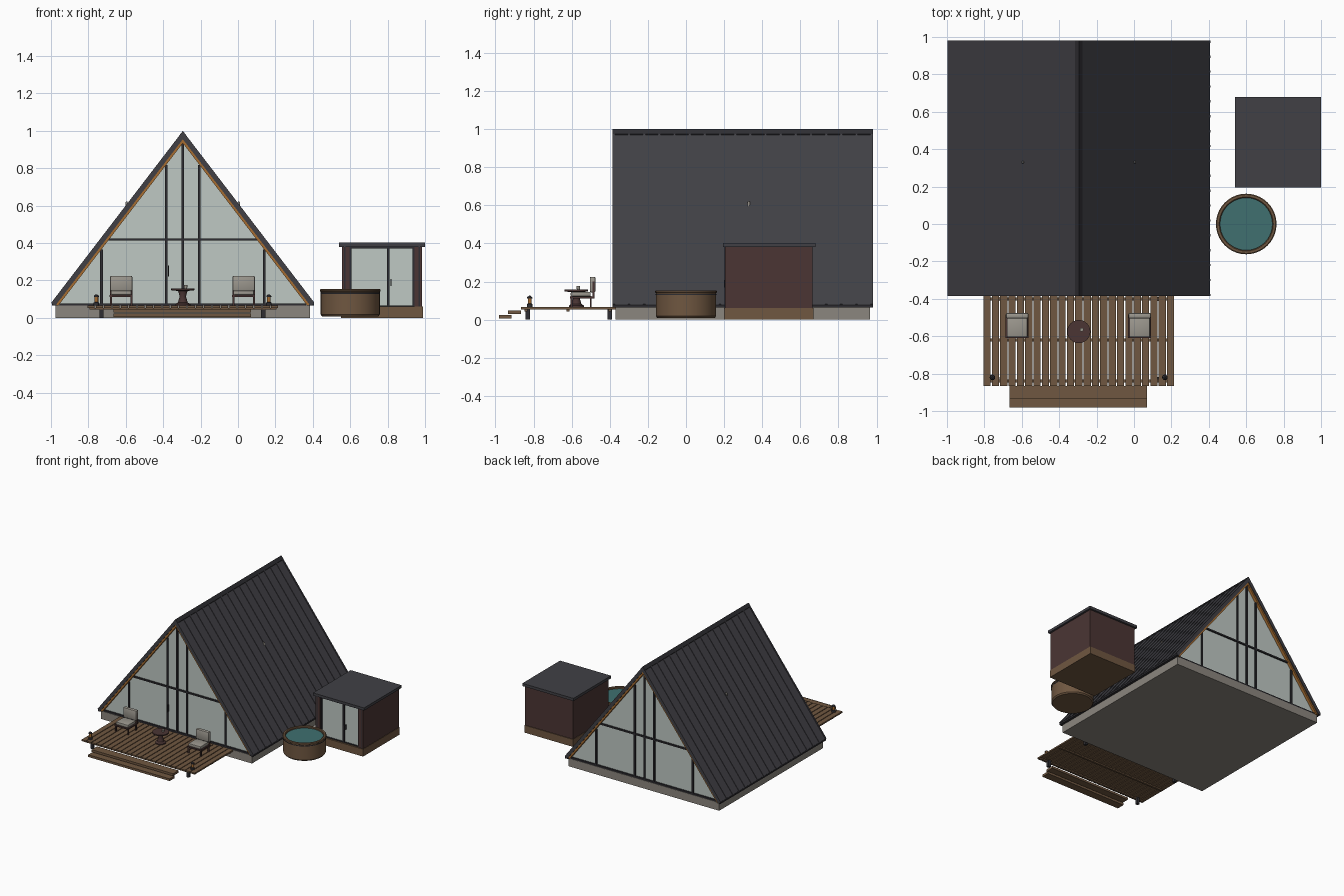
import bpy, bmesh, math

cube = bpy.data.objects.get("Cube")
if cube:
    bpy.data.objects.remove(cube)


def material(name, r, g, b):
    m = bpy.data.materials.new(name)
    m.use_nodes = True
    m.diffuse_color = (r, g, b, 1)
    m.node_tree.nodes["Principled BSDF"].inputs["Base Color"].default_value = (r, g, b, 1)
    return m


ROOF = material("charcoal roof", .052, .051, .06)
FRAME = material("dark metal", .028, .027, .032)
GLASS = material("pale glass", .52, .58, .55)
WOOD = material("brown timber", .16, .095, .052)
TRIM = material("orange timber", .38, .15, .03)
STONE = material("concrete", .26, .24, .21)
CLAD = material("maroon cladding", .07, .036, .034)
WATER = material("teal water", .05, .16, .16)
CUSHION = material("grey cushion", .33, .31, .27)


def finish(name, bm, mat, smooth=False):
    bmesh.ops.recalc_face_normals(bm, faces=bm.faces)
    me = bpy.data.meshes.new(name)
    bm.to_mesh(me)
    bm.free()
    me.materials.append(mat)
    ob = bpy.data.objects.new(name, me)
    bpy.context.collection.objects.link(ob)
    if smooth:
        bpy.ops.object.select_all(action='DESELECT')
        ob.select_set(True)
        bpy.context.view_layer.objects.active = ob
        bpy.ops.object.shade_smooth_by_angle(angle=math.radians(35))
    return ob


def boxes(name, mat, *items, bevel=0):
    """Each item is x0, x1, y0, y1, z0, z1."""
    bm = bmesh.new()
    for x0, x1, y0, y1, z0, z1 in items:
        vs = bmesh.ops.create_cube(bm, size=1)["verts"]
        for v in vs:
            v.co = (x1 if v.co.x > 0 else x0, y1 if v.co.y > 0 else y0, z1 if v.co.z > 0 else z0)
    if bevel:
        bmesh.ops.bevel(bm, geom=bm.edges[:], offset=bevel, segments=2, affect='EDGES', profile=.5)
    return finish(name, bm, mat, bevel > 0)


def prisms(name, mat, profile, spans):
    """Extrude an x-z outline along y, once for each span."""
    bm = bmesh.new()
    for y0, y1 in spans:
        a = [bm.verts.new((x, y0, z)) for x, z in profile]
        b = [bm.verts.new((x, y1, z)) for x, z in profile]
        bm.faces.new(a)
        bm.faces.new(b)
        for i in range(len(a)):
            j = (i + 1) % len(a)
            bm.faces.new((a[i], a[j], b[j], b[i]))
    return finish(name, bm, mat)


def lathe(name, mat, cx, cy, profile, n=24):
    """Turn an r-z outline about a vertical axis, with closed ends."""
    bm = bmesh.new()
    rings = []
    for r, z in profile:
        rings.append([bm.verts.new((cx + r * math.cos(k * math.tau / n),
                                    cy + r * math.sin(k * math.tau / n), z)) for k in range(n)])
    for a, b in zip(rings, rings[1:]):
        for k in range(n):
            bm.faces.new((a[k], a[(k + 1) % n], b[(k + 1) % n], b[k]))
    bm.faces.new(rings[0])
    bm.faces.new(rings[-1])
    return finish(name, bm, mat, True)


# House dimensions
CX, APEX, SLOPE = -.295, .993, 1.305
Y0, Y1 = -.385, .98
SILL = .065


def chevron(top, bottom, base_top, base_bottom):
    """Upside-down V outline between two parallel roof lines."""
    xo, xi = (top - base_top) / SLOPE, (bottom - base_bottom) / SLOPE
    return [(CX - xo, base_top), (CX, top), (CX + xo, base_top),
            (CX + xi, base_bottom), (CX, bottom), (CX - xi, base_bottom)]


# Foundation and roof
boxes("foundation", STONE, (CX - .68, CX + .68, -.37, .965, 0, SILL))
prisms("roof", ROOF, chevron(APEX, APEX - .038, .078, SILL), [(Y0, Y1)])
pitch = (Y1 - Y0 - .012) / 17
prisms("roof_seams", ROOF, chevron(APEX + .006, APEX - .004, .082, .078),
       [(Y0 + i * pitch, Y0 + i * pitch + .012) for i in range(18)])
prisms("ridge_cap", FRAME, chevron(APEX + .007, APEX - .01, APEX - .018, APEX - .03), [(Y0, Y1)])
for side, s in (("left", 1), ("right", -1)):
    edge = CX + s * .7
    boxes(side + "_eave_strip", FRAME, (min(edge, edge - s * .025), max(edge, edge - s * .025), Y0, Y1, SILL, .08))
    lathe(side + "_roof_vent", STONE, CX + s * .3, .33, [(.007, .58), (.007, .616), (.003, .622)], 10)
prisms("gable_trim", TRIM, chevron(APEX - .037, APEX - .059, SILL, SILL),
       [(Y0 + .006, -.34), (.935, Y1 - .006)])

# Glazed gables with mullions, front and back
inner = APEX - .055
half = (inner - SILL) / SLOPE
prisms("gable_glass", GLASS, [(CX - half, SILL), (CX, inner), (CX + half, SILL)],
       [(-.356, -.35), (.945, .951)])
for label, a, b in (("front", -.367, -.348), ("back", .943, .962)):
    bars = [(CX - half + .01, CX + half - .01, a, b, SILL, .078)]
    cross = (inner - .42) / SLOPE
    bars.append((CX - cross, CX + cross, a, b, .413, .425))
    for d in (-.435, -.088, 0, .088, .435):
        w = .007
        bars.append((CX + d - w, CX + d + w, a, b, SILL, inner - SLOPE * abs(d) - .005))
    boxes(label + "_mullions", FRAME, *bars)
boxes("front_door_handle", FRAME, (-.374, -.368, -.38, -.366, .22, .28))

# Deck, posts and steps
DX0, DX1, N = -.805, .215, 23
step = (DX1 - DX0 + .006) / N
boxes("deck_planks", WOOD, *[(DX0 + i * step, DX0 + (i + 1) * step - .006, -.865, -.37, .054, .066)
                             for i in range(N)])
boxes("deck_joists", WOOD, *[(DX0 + .01, DX1 - .01, y - .008, y + .008, .044, .054)
                             for y in (-.84, -.62, -.4)])
boxes("deck_posts", FRAME, *[(x - .011, x + .011, y - .011, y + .011, 0, .054)
                             for x in (-.73, .135) for y in (-.83, -.4)])
boxes("steps", WOOD, (-.665, .07, -.98, -.915, .006, .024), (-.665, .07, -.935, -.865, .03, .048))

# Lanterns
for side, x in (("left", .165), ("right", -.757)):
    lathe(side + "_lantern_base", FRAME, x, -.82, [(.015, .066), (.015, .082), (.01, .084)], 12)
    lathe(side + "_lantern_glow", TRIM, x, -.82, [(.01, .082), (.01, .112)], 12)
    lathe(side + "_lantern_cap", FRAME, x, -.82, [(.014, .112), (.013, .118), (.004, .126)], 12)

# Lounge chairs
for side, x in (("left", .03), ("right", -.625)):
    legs = [(x + s * .055 - .005, x + s * .055 + .005, y - .005, y + .005, .066, .125)
            for s in (-1, 1) for y in (-.6, -.5)]
    rails = [(x - .062, x + .062, -.61, -.485, .112, .122)]
    rails += [(x + s * .055 - .005, x + s * .055 + .005, -.49, -.48, .112, .2) for s in (-1, 1)]
    boxes(side + "_chair_frame", CLAD, *legs, *rails)
    boxes(side + "_chair_seat", CUSHION, (x - .055, x + .055, -.605, -.5, .122, .146), bevel=.006)
    boxes(side + "_chair_back", CUSHION, (x - .06, x + .06, -.505, -.475, .143, .225), bevel=.008)

# Round table with cup
lathe("table", CLAD, CX, -.575,
      [(.04, .066), (.04, .074), (.026, .082), (.017, .115), (.025, .144), (.062, .148), (.062, .157)])
lathe("cup", CUSHION, CX + .015, -.565, [(.008, .157), (.01, .176)], 12)

# Hot tub: staves, hoops, rim and water
TX, TY = .6, 0
lathe("tub_wall", WOOD, TX, TY,
      [(.15, .008), (.158, .018), (.158, .14), (.162, .143), (.162, .15), (.157, .154),
       (.145, .154), (.14, .15), (.14, .128)], 40)
lathe("tub_water", WATER, TX, TY, [(.141, .125), (.141, .14)], 40)
lathe("tub_hoop", FRAME, TX, TY, [(.157, .128), (.1595, .129), (.1595, .134), (.157, .135)], 40)

# Sauna cabin
boxes("sauna_base", WOOD, (.552, .988, .2, .67, 0, .06))
boxes("sauna_walls", CLAD, (.555, .595, .205, .665, .06, .38), (.945, .985, .205, .665, .06, .38),
      (.595, .945, .625, .665, .06, .38))
boxes("sauna_roof", ROOF, (.54, 1, .195, .68, .38, .402))
boxes("sauna_glass", GLASS, (.595, .945, .222, .228, .06, .38))
boxes("sauna_frame", FRAME, *[(x - .007, x + .007, .212, .232, .06, .38) for x in (.6, .803, .94)],
      (.595, .945, .212, .232, .37, .38), (.595, .945, .212, .232, .06, .066),
      (.568, .574, .203, .207, .06, .38), (.966, .972, .203, .207, .06, .38))
boxes("sauna_door_handle", FRAME, (.815, .822, .2, .222, .17, .208))
